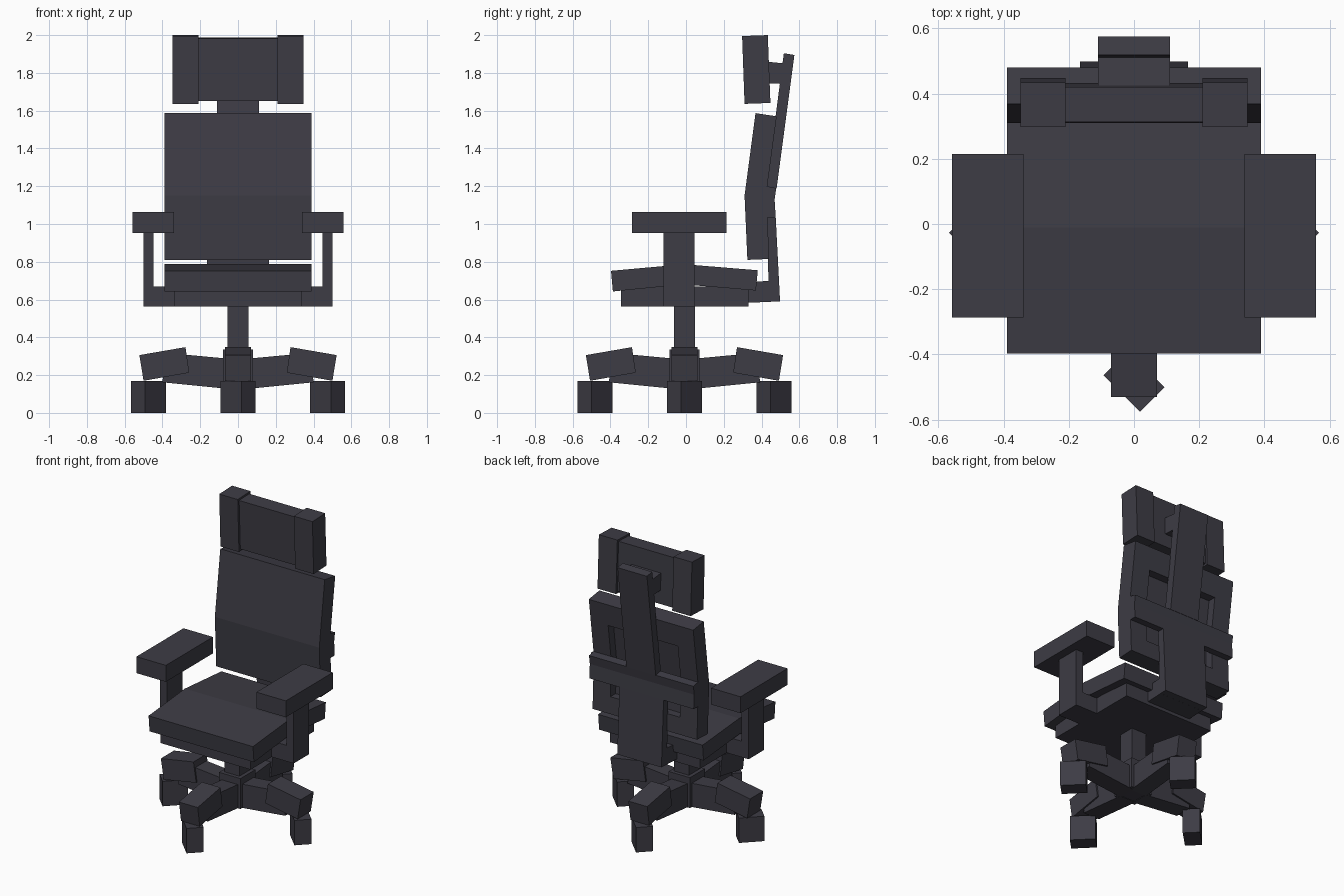
import bpy, bmesh, math
from mathutils import Matrix

if "Cube" in bpy.data.objects:
    bpy.data.objects.remove(bpy.data.objects["Cube"])

dark = bpy.data.materials.new("charcoal")
dark.diffuse_color = (0.047, 0.045, 0.059, 1)
dark.use_nodes = True
dark.node_tree.nodes["Principled BSDF"].inputs["Base Color"].default_value = dark.diffuse_color


def prism(name, profile, x0, x1, matrix=None):
    """Extrude a (y, z) side profile from x0 to x1."""
    bm = bmesh.new()
    face = bm.faces.new([bm.verts.new((x0, y, z)) for y, z in profile])
    ext = bmesh.ops.extrude_face_region(bm, geom=[face])
    moved = [v for v in ext["geom"] if isinstance(v, bmesh.types.BMVert)]
    bmesh.ops.translate(bm, verts=moved, vec=(x1 - x0, 0, 0))
    bmesh.ops.recalc_face_normals(bm, faces=bm.faces)
    if matrix:
        bm.transform(matrix)
    mesh = bpy.data.meshes.new(name)
    bm.to_mesh(mesh)
    bm.free()
    mesh.materials.append(dark)
    obj = bpy.data.objects.new(name, mesh)
    bpy.context.collection.objects.link(obj)
    return obj


def box(name, x0, x1, y0, y1, z0, z1, matrix=None):
    return prism(name, [(y0, z0), (y1, z0), (y1, z1), (y0, z1)], x0, x1, matrix)


# Star base: four bent legs with casters around a hub
BASE_Y = -0.008
box("hub", -0.08, 0.08, BASE_Y - 0.08, BASE_Y + 0.08, 0.13, 0.335)
box("column", -0.055, 0.055, BASE_Y - 0.055, BASE_Y + 0.055, 0.30, 0.57)
# angle of each leg, and the way its caster is turned
for i, (ang, turn) in enumerate([(0, -45), (90, -45), (180, -45), (270, 45)]):
    place = Matrix.Translation((0, BASE_Y, 0)) @ Matrix.Rotation(math.radians(ang), 4, "Z")
    prism(f"inner_leg_{i}", [(-0.05, 0.127), (-0.40, 0.162), (-0.385, 0.318), (-0.05, 0.287)],
          -0.06, 0.06, place)
    prism(f"outer_leg_{i}", [(-0.258, 0.213), (-0.50, 0.17), (-0.522, 0.306), (-0.278, 0.348)],
          -0.07, 0.07, place)
    a = math.radians(ang)
    spot = (0.474 * math.sin(a), BASE_Y - 0.474 * math.cos(a), 0)
    box(f"caster_{i}", -0.079, 0.079, -0.053, 0.053, 0, 0.168,
        Matrix.Translation(spot) @ Matrix.Rotation(math.radians(turn), 4, "Z"))

# Seat
box("seat_base", -0.336, 0.336, -0.345, 0.33, 0.562, 0.67)
prism("seat_cushion", [(-0.397, 0.752), (-0.387, 0.643), (-0.01, 0.68), (0.37, 0.648),
                       (0.38, 0.755), (-0.01, 0.787)], -0.39, 0.39)

# Armrests on both sides
for side, s in (("left", -1), ("right", 1)):
    prism(f"{side}_arm_pad", [(-0.287, 0.953), (0.215, 0.953), (0.215, 1.064), (-0.287, 1.064)],
          s * 0.338, s * 0.558)
    box(f"{side}_arm_post", s * 0.447, s * 0.5, -0.12, 0.046, 0.562, 0.953)
    box(f"{side}_arm_bracket", s * 0.336, s * 0.447, -0.12, 0.046, 0.562, 0.67)

# Backrest with a recess in its rear face
back = prism("backrest", [(0.325, 0.81), (0.44, 0.815), (0.426, 1.17), (0.48, 1.57),
                          (0.368, 1.587), (0.31, 1.15)], -0.39, 0.39)
cutter = prism("recess_cutter", [(0.38, 0.93), (0.37, 1.16), (0.404, 1.42),
                                 (0.60, 1.42), (0.60, 0.93)], -0.26, 0.26)
cutter.hide_render = True
mod = back.modifiers.new("recess", "BOOLEAN")
mod.operation = "DIFFERENCE"
mod.solver = "EXACT"
mod.object = cutter
bpy.context.view_layer.objects.active = back
bpy.ops.object.modifier_apply(modifier="recess")
bpy.data.objects.remove(cutter)

# Rear support: crossbar, lower spine with foot, upper spine
prism("back_crossbar", [(0.43, 1.035), (0.475, 1.035), (0.469, 1.13), (0.478, 1.19),
                        (0.428, 1.20), (0.424, 1.14)], -0.39, 0.39)
prism("lower_spine", [(0.427, 1.035), (0.475, 1.035), (0.498, 0.59), (0.44, 0.588)],
      -0.165, 0.165)
prism("spine_foot", [(0.32, 0.583), (0.45, 0.588), (0.448, 0.70), (0.32, 0.69)], -0.165, 0.165)
prism("upper_spine", [(0.426, 1.20), (0.48, 1.19), (0.574, 1.895), (0.518, 1.904)], -0.11, 0.11)

# Headrest
prism("headrest_mount", [(0.42, 1.745), (0.51, 1.742), (0.52, 1.85), (0.42, 1.86)], -0.11, 0.11)
prism("headrest_centre", [(0.325, 1.65), (0.432, 1.654), (0.42, 1.987), (0.312, 1.983)],
      -0.215, 0.215)
for side, s in (("left", -1), ("right", 1)):
    prism(f"{side}_headrest_wing", [(0.31, 1.636), (0.447, 1.641), (0.433, 2.0), (0.297, 1.995)],
          s * 0.21, s * 0.348)
